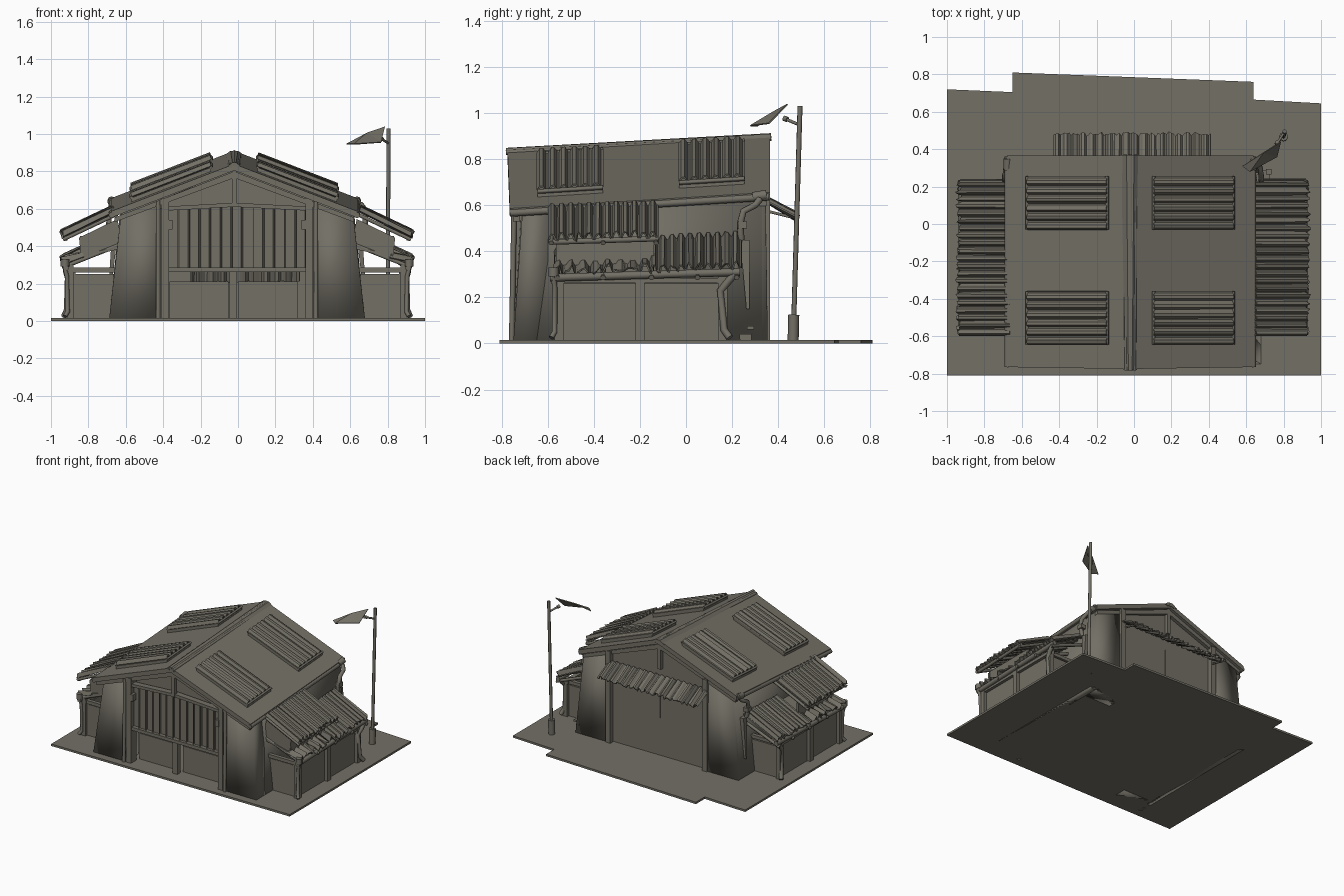
import bpy, bmesh, random
from mathutils import Vector as V

if "Cube" in bpy.data.objects:
    bpy.data.objects.remove(bpy.data.objects["Cube"])

random.seed(4)
MAT = bpy.data.materials.new("weathered grey brown")
MAT.diffuse_color = (0.17, 0.16, 0.13, 1)
MAT.use_nodes = True
MAT.node_tree.nodes["Principled BSDF"].inputs["Base Color"].default_value = MAT.diffuse_color
CX, SLOPE = -0.02, 0.385           # ridge position and roof pitch


def make(name, verts, faces, solid=0, smooth=False):
    me = bpy.data.meshes.new(name)
    bm = bmesh.new()
    vs = [bm.verts.new(v) for v in verts]
    for f in faces:
        bm.faces.new([vs[i] for i in f]).smooth = smooth
    bmesh.ops.recalc_face_normals(bm, faces=bm.faces)
    bm.to_mesh(me)
    bm.free()
    me.materials.append(MAT)
    ob = bpy.data.objects.new(name, me)
    bpy.context.collection.objects.link(ob)
    if solid:
        mod = ob.modifiers.new("thickness", 'SOLIDIFY')
        mod.thickness, mod.offset = solid, 0


def hexa(name, low, high, smooth=False):
    """Block between a lower and an upper quad."""
    make(name, list(low) + list(high), [(0, 1, 2, 3), (4, 5, 6, 7)] +
         [(i, (i + 1) % 4, (i + 1) % 4 + 4, i + 4) for i in range(4)], 0, smooth)


def box(name, x0, x1, y0, y1, z0, z1):
    q = [(x0, y0), (x1, y0), (x1, y1), (x0, y1)]
    hexa(name, [(*p, z0) for p in q], [(*p, z1) for p in q])


def prism(name, pts, to3d, a, b):
    """Outline extruded from a to b."""
    n = len(pts)
    make(name, [to3d(*p, a) for p in pts] + [to3d(*p, b) for p in pts],
         [tuple(range(n)), tuple(range(n, 2 * n))] +
         [(i, (i + 1) % n, (i + 1) % n + n, i + n) for i in range(n)])


def tube(name, pts, r, res=2):
    cu = bpy.data.curves.new(name, 'CURVE')
    cu.dimensions, cu.bevel_depth, cu.bevel_resolution, cu.use_fill_caps = '3D', r, res, True
    sp = cu.splines.new('POLY')
    sp.points.add(len(pts) - 1)
    for p, c in zip(sp.points, pts):
        p.co = (*c, 1)
    cu.materials.append(MAT)
    bpy.context.collection.objects.link(bpy.data.objects.new(name, cu))


def sheet(name, p, u, v, n, amp, jag=0.0, thick=0.008):
    """Corrugated sheet: ridges run along u, waves step along v."""
    p, u, v = V(p), V(u), V(v)
    nrm = u.cross(v).normalized()
    if nrm.z < 0:
        nrm = -nrm
    vs, fs = [], []
    for i in range(4 * n + 1):
        h = nrm * (amp if i % 4 in (1, 2) else -amp) * random.uniform(0.6, 1.2)
        a = p + v * (i / (4 * n)) + h
        vs += [a, a + u * (1 - random.random() * jag) + nrm * random.uniform(-1, 1) * jag * 0.06]
    for i in range(4 * n):
        fs.append((2 * i, 2 * i + 1, 2 * i + 3, 2 * i + 2))
    make(name, vs, fs, thick)


def roof_z(x, y):
    return 0.84 + 0.062 * (y + 0.765) - SLOPE * abs(x - CX)


# ground plate with stepped back edge
prism("base_plate", [(-1, -.81), (1, -.81), (1, .645), (.64, .665), (.64, .76),
                     (-.65, .81), (-.65, .705), (-1, .72)], lambda x, y, z: (x, y, z), 0, .015)

# main roof slabs with raised corrugated panels
for s, side in ((-1, "left"), (1, "right")):
    q = [(CX, -.775), (CX + s * .66, -.765), (CX + s * .66, .365), (CX, .365)]
    hexa(side + "_roof", [(x, y, roof_z(x, y) - .035) for x, y in q],
         [(x, y, roof_z(x, y)) for x, y in q])
    for y0, y1 in ((-.645, -.36), (-.03, .255)):
        xa, xb = CX + s * .125, CX + s * .55
        c = [(xa, y0), (xb, y0), (xb, y1), (xa, y1)]
        hexa(side + "_roof_panel_bed", [(x, y, roof_z(x, y) - .01) for x, y in c],
             [(x, y, roof_z(x, y) + .022) for x, y in c])
        a = V((xa, y0, roof_z(xa, y0) + .035))
        sheet(side + "_roof_panel", a, V((xb, y0, roof_z(xb, y0) + .035)) - a,
              V((xa, y1, roof_z(xa, y1) + .035)) - a, 6, .01)
        for xr in (xa, xb):
            tube("panel_edge", [(xr, y0, roof_z(xr, y0) + .024), (xr, y1, roof_z(xr, y1) + .024)], .01, 0)
    # gutter along the eave
    xe = CX + s * .656
    tube(side + "_gutter", [(xe, -.765, .566), (xe, .36, .636)], .016)
    tube(side + "_gutter_end", [(xe, .29, .635), (xe, .35, .645)], .022)
# ridge cap and rolls
hexa("ridge_cap", [(-.055, -.78, .82), (.015, -.78, .82), (.035, .37, .885), (-.075, .37, .885)],
     [(-.03, -.78, .848), (-.01, -.78, .848), (0, .37, .91), (-.04, .37, .91)])
for i in (-1, 0, 1):
    tube("ridge_roll", [(CX + i * .02, -.782, .838 - abs(i) * .01),
                        (CX + i * .028, .37, .902 - abs(i) * .012)], .011)

# tapered corner pillars and side walls
B = -.005
for s, side in ((-1, "left"), (1, "right")):
    X = lambda x: B + s * x
    hexa(side + "_front_pillar",
         [(X(.41), -.75, 0), (X(.685), -.75, 0), (X(.685), -.6, 0), (X(.41), -.6, 0)],
         [(X(.41), -.71, .655), (X(.62), -.71, .575), (X(.62), -.6, .58), (X(.41), -.6, .66)], True)
    hexa(side + "_wall",
         [(X(.63), -.65, 0), (X(.685), -.65, 0), (X(.685), .33, 0), (X(.63), .33, 0)],
         [(X(.57), -.65, .59), (X(.62), -.65, .575), (X(.62), .33, .635), (X(.57), .33, .65)], True)
    hexa(side + "_back_pillar",
         [(X(.41), .22, 0), (X(.685), .22, 0), (X(.685), .355, 0), (X(.41), .355, 0)],
         [(X(.41), .22, .715), (X(.62), .22, .63), (X(.62), .345, .635), (X(.41), .345, .72)], True)
    # gate posts, pipes, rear posts and downpipe
    box(side + "_gate_post", *sorted((X(.365), X(.405))), -.755, -.69, 0, .655)
    tube(side + "_gate_pipe", [(X(.422), -.757, 0), (X(.422), -.745, .64)], .012)
    box(side + "_gate_hinge", *sorted((X(.345), X(.375))), -.76, -.72, .49, .54)
    box(side + "_back_post", *sorted((X(.385), X(.425))), .33, .365, 0, .71)
    tube(side + "_downpipe", [(X(.66), .32, .625), (X(.68), .3, .6), (X(.685), .25, .575),
                              (X(.685), .235, .52), (X(.67), .24, .45)], .015)
    box(side + "_pipe_collar", *sorted((X(.66), X(.7))), .225, .265, .5, .53)
    hexa(side + "_broken_plank",
         [(X(.675), .262, .15), (X(.69), .262, .15), (X(.69), .275, .15), (X(.675), .275, .15)],
         [(X(.64), .235, .45), (X(.67), .235, .45), (X(.67), .275, .45), (X(.64), .275, .45)])

# gables and back wall
to_y = lambda x, z, y: (x, y, z)
prism("front_gable", [(-.42, .6), (.4, .6), (.4, .645), (CX, .81), (-.42, .645)], to_y, -.69, -.665)
prism("back_wall", [(-.43, 0), (.41, 0), (.41, .7), (CX, .875), (-.43, .7)], to_y, .3, .325)
for y, dz in ((-.735, 0), (.335, .068)):
    box("gable_king_post", CX - .013, CX + .013, y - .015, y + .015, .61 + dz, .81 + dz)
    for s in (-1, 1):
        prism("gable_rafter", [(CX, .8 + dz), (CX + s * .64, .8 - .64 * SLOPE + dz),
                               (CX + s * .64, .775 - .64 * SLOPE + dz), (CX, .765 + dz)], to_y, y - .015, y + .015)

# slatted front gate with rails and low panels
N = 13
for i in range(N):
    x = -.375 + .74 * (i + .5) / N
    top = .6 + .02 * (1 - abs(i - 6) / 6)
    box("gate_slat", x - .026, x + .025, -.715 - .008 * (i % 2), -.7, .275, top)
    tube("gate_bar", [(x + .027, -.728, .28), (x + .027, -.728, top)], .005, 1)
prism("gate_top_rail", [(-.38, .59), (CX, .61), (.37, .59), (.37, .612), (CX, .632), (-.38, .612)],
      to_y, -.745, -.7)
box("gate_bottom_rail", -.38, .37, -.745, -.7, .262, .286)
box("left_low_panel", -.365, -.05, -.66, -.64, 0, .21)
box("right_low_panel", .0, .32, -.66, -.64, 0, .21)
box("centre_post", -.045, -.005, -.72, -.68, 0, .27)
sheet("inner_fringe", (-.25, -.63, .27), (0, .02, -.07), (.58, 0, 0), 10, .008, .2)

# rear awning
sheet("rear_awning", (-.43, .34, .63), (0, .15, -.085), (.84, 0, 0), 18, .009, .12)
for x in (-.4, .38):
    tube("awning_strut", [(x, .33, .58), (x, .47, .545)], .007, 1)
box("rear_wall_seam", -.013, -.007, .325, .331, .3, .55)

# side lean-tos
for s, side in ((-1, "left"), (1, "right")):
    X = lambda x: B + s * x
    sheet(side + "_upper_shed_roof", (X(.655), -.595, .595), (s * .29, 0, -.14), (0, .475, .015), 12, .012, .08)
    sheet(side + "_lower_shed_roof", (X(.65), -.155, .455), (s * .295, 0, -.14), (0, .395, .02), 10, .012, .1)
    sheet(side + "_torn_shed_roof", (X(.82), -.575, .35), (s * .125, 0, -.05), (0, .43, .01), 8, .012, .4)
    # closed box between the two roof levels
    end = [(X(.61), .405), (X(.835), .345), (X(.845), .445), (X(.64), .545)]
    prism(side + "_shed_loft_end", end, to_y, -.565, -.55)
    prism(side + "_shed_loft_floor", [(X(.61), .405), (X(.835), .35), (X(.835), .335), (X(.61), .39)],
          to_y, -.57, -.14)
    box(side + "_shed_loft_side", *sorted((X(.825), X(.84))), -.56, -.14, .345, .455)
    # frame under the sheets
    for y in (-.585, -.36, -.13):
        tube(side + "_upper_rafter", [(X(.64), y, .572), (X(.93), y, .435)], .011, 1)
    for y in (-.56, -.36, -.15, .05, .22):
        tube(side + "_lower_rafter", [(X(.62), y, .41), (X(.935), y, .285)], .012, 1)
    tube(side + "_eave_pole", [(X(.915), -.59, .285), (X(.915), .235, .31)], .017)
    tube(side + "_upper_eave_pole", [(X(.915), -.59, .44), (X(.915), -.12, .455)], .012)
    for y in (-.55, -.2, .16):
        box(side + "_shed_post", *sorted((X(.875), X(.91))), y - .02, y + .02, 0, .3)
    # low walls
    box(side + "_shed_wall", *sorted((X(.865), X(.885))), -.55, .16, 0, .26)
    box(side + "_shed_front_wall", *sorted((X(.66), X(.88))), -.55, -.53, 0, .25)
    box(side + "_shed_back_wall", *sorted((X(.66), X(.88))), .14, .16, 0, .25)
    box(side + "_side_rail", *sorted((X(.87), X(.905))), -.57, .18, .262, .285)
    for y in (-.55, .15):
        box(side + "_end_rail", *sorted((X(.64), X(.9))), y - .014, y + .014, .26, .285)
    # drain pipes
    tube(side + "_rear_drain", [(X(.915), .21, .3), (X(.915), .18, .265), (X(.905), .15, .23),
                                (X(.91), .165, .06), (X(.925), .19, .025)], .016)
    tube(side + "_front_drain", [(X(.925), -.575, .3), (X(.91), -.57, .24), (X(.905), -.57, .05),
                                 (X(.92), -.585, .025)], .012)
    tube(side + "_drain_collar", [(X(.92), -.575, .29), (X(.92), -.575, .33)], .023)
# rubble by the right wall
for x, y, z, r in ((.7, .26, .015, .025), (.72, .28, .06, .015), (.71, .25, .02, .018)):
    box("rubble", x - r, x + r, y - r, y + r, z, z + r)

# pole with pennant
tube("flag_pole", [(.80, .465, .0), (.805, .495, 1.03)], .011)
tube("pole_base", [(.80, .465, 0), (.80, .467, .11), (.80, .468, .125)], .024)
tube("flag_arm", [(.803, .49, .95), (.765, .43, .975)], .007)
tube("arm_tip", [(.77, .44, .972), (.762, .425, .978)], .012)
make("flag", [(.58, .31, .945), (.62, .28, .945), (.765, .36, .955), (.785, .44, 1.038), (.69, .38, 1.005)],
     [(0, 1, 4), (1, 2, 4), (2, 3, 4)], .006)
